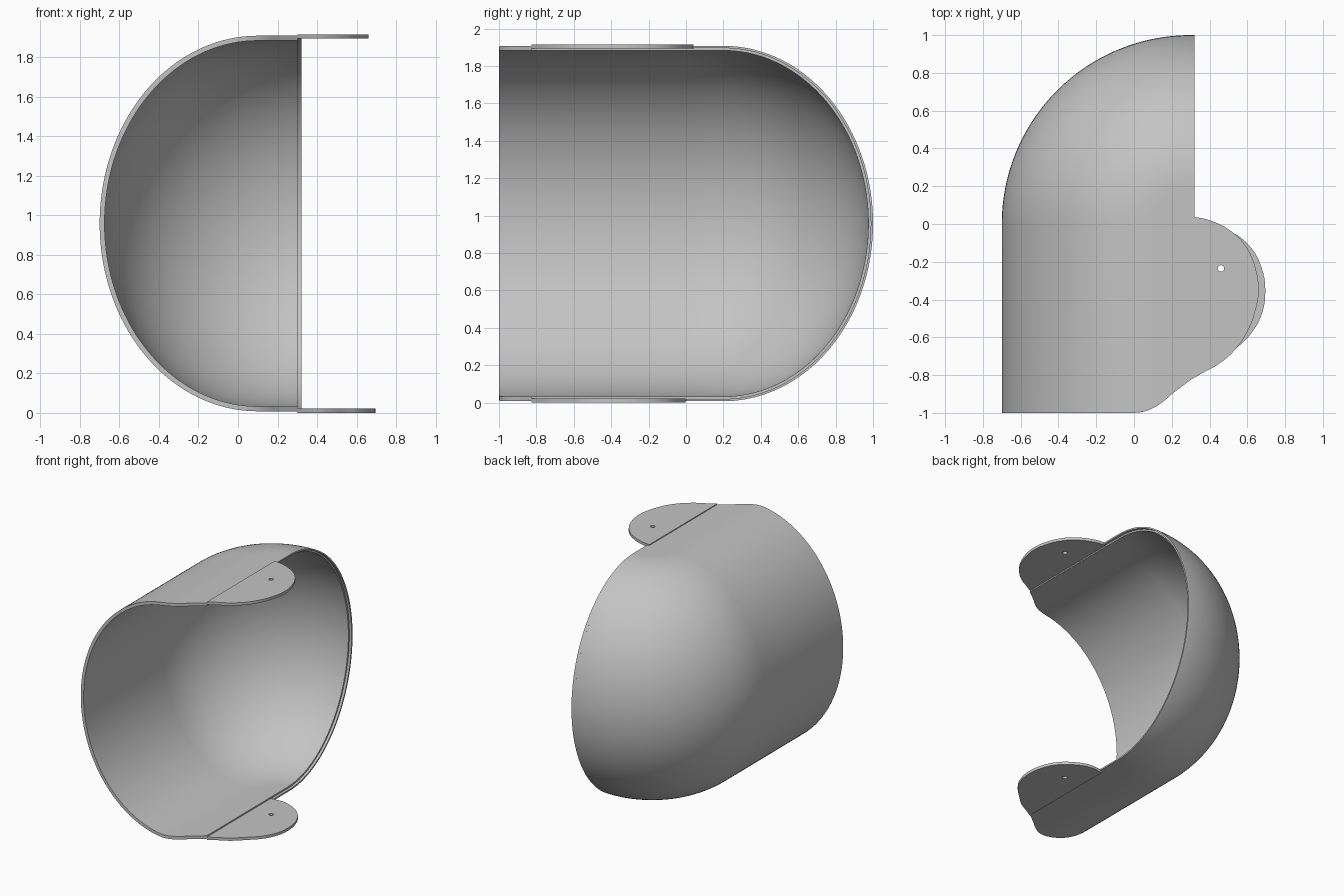
import bpy, bmesh, math

cube = bpy.data.objects.get("Cube")
if cube:
    bpy.data.objects.remove(cube)

AXIS_X = 0.3      # vertical axis the rounded end is swept around
MID_Z = 0.958
FLAT_X = 0.1      # where the flat top and bottom start to curve

mat = bpy.data.materials.new("plain_grey")
mat.use_nodes = True
grey = (0.55, 0.55, 0.55, 1)
mat.diffuse_color = grey
mat.node_tree.nodes["Principled BSDF"].inputs["Base Color"].default_value = grey


def finish(obj):
    bpy.ops.object.select_all(action='DESELECT')
    obj.select_set(True)
    bpy.context.view_layer.objects.active = obj
    bpy.ops.object.shade_smooth_by_angle(angle=math.radians(30))


def profile(inset):
    """C-shaped outline (x, z), from the top edge round to the bottom edge."""
    a, b = 0.8 - inset, 0.95 - inset
    flat = [AXIS_X + (FLAT_X - AXIS_X) * i / 12 for i in range(12)]
    pts = [(x, MID_Z + b) for x in flat]
    for i in range(73):
        t = math.pi * (0.5 + i / 72)
        pts.append((FLAT_X + a * math.cos(t), MID_Z + b * math.sin(t)))
    return pts + [(x, MID_Z - b) for x in reversed(flat)]


def front_edge(x):
    """Front rim is straight, then sweeps back towards the tabs."""
    if x < 0:
        return -1
    return -1 + 2.5 * x * x if x < 0.2 else -0.9 + 0.75 * (x - 0.2)


def loft(name, sections):
    """Closed solid through matching closed cross-sections."""
    bm = bmesh.new()
    rows = [[bm.verts.new(p) for p in s] for s in sections]
    n = len(rows[0])
    for r0, r1 in zip(rows, rows[1:]):
        for i in range(n):
            j = (i + 1) % n
            bm.faces.new((r0[i], r0[j], r1[j], r1[i]))
    for row in (rows[0], rows[-1]):
        for i in range(n // 2 - 1):
            bm.faces.new((row[i], row[i + 1], row[n - 2 - i], row[n - 1 - i]))
    bmesh.ops.remove_doubles(bm, verts=bm.verts, dist=1e-5)
    bmesh.ops.recalc_face_normals(bm, faces=bm.faces)
    mesh = bpy.data.meshes.new(name)
    bm.to_mesh(mesh)
    bm.free()
    mesh.materials.append(mat)
    obj = bpy.data.objects.new(name, mesh)
    bpy.context.collection.objects.link(obj)
    finish(obj)


# Main shell: straight trough, then a quarter turn
wall = profile(0) + profile(0.025)[::-1]
sections = [[(x, front_edge(x), z) for x, z in wall]]
for k in range(49):
    phi = math.pi / 2 * k / 48
    sections.append([(AXIS_X - (AXIS_X - x) * math.cos(phi),
                      (AXIS_X - x) * math.sin(phi), z) for x, z in wall])
loft("shell", sections)

# Thin stepped lip along the side opening
lip = profile(0) + profile(0.012)[::-1]
loft("rim_lip", [[(x0, AXIS_X - x, z) for x, z in lip]
                 for x0 in (AXIS_X - 0.005, AXIS_X + 0.02)])


# Mounting tabs with a small pivot hole
def tab(name, z, outline):
    cu = bpy.data.curves.new(name, 'CURVE')
    cu.dimensions = '2D'
    cu.fill_mode = 'BOTH'
    cu.extrude = 0.011
    cu.resolution_u = 8
    sp = cu.splines.new('BEZIER')
    sp.bezier_points.add(len(outline) - 1)
    for i, (bp, p) in enumerate(zip(sp.bezier_points, outline)):
        bp.co = (*p, 0)
        kind = 'VECTOR' if i in (0, len(outline) - 1) else 'AUTO'
        bp.handle_left_type = bp.handle_right_type = kind
    sp.use_cyclic_u = True
    hole = cu.splines.new('POLY')
    hole.points.add(23)
    for i, pt in enumerate(hole.points):
        t = math.tau * i / 24
        pt.co = (0.46 + 0.017 * math.cos(t), -0.235 + 0.017 * math.sin(t), 0, 1)
    hole.use_cyclic_u = True
    cu.materials.append(mat)
    obj = bpy.data.objects.new(name, cu)
    obj.location.z = z
    bpy.context.collection.objects.link(obj)
    bpy.ops.object.select_all(action='DESELECT')
    obj.select_set(True)
    bpy.context.view_layer.objects.active = obj
    bpy.ops.object.convert(target='MESH')
    finish(bpy.context.view_layer.objects.active)


front = [(0.54, -0.66), (0.45, -0.74), (0.36, -0.79), (0.3, -0.825)]
tab("top_tab", 1.904,
    [(0.3, 0.04), (0.4, 0.02), (0.53, -0.05), (0.6, -0.13), (0.645, -0.24),
     (0.66, -0.35), (0.645, -0.45), (0.6, -0.57)] + front)
tab("bottom_tab", 0.011,
    [(0.3, -0.01), (0.42, -0.005), (0.53, -0.05), (0.615, -0.12), (0.675, -0.23),
     (0.695, -0.36), (0.675, -0.48), (0.62, -0.58)] + front)
